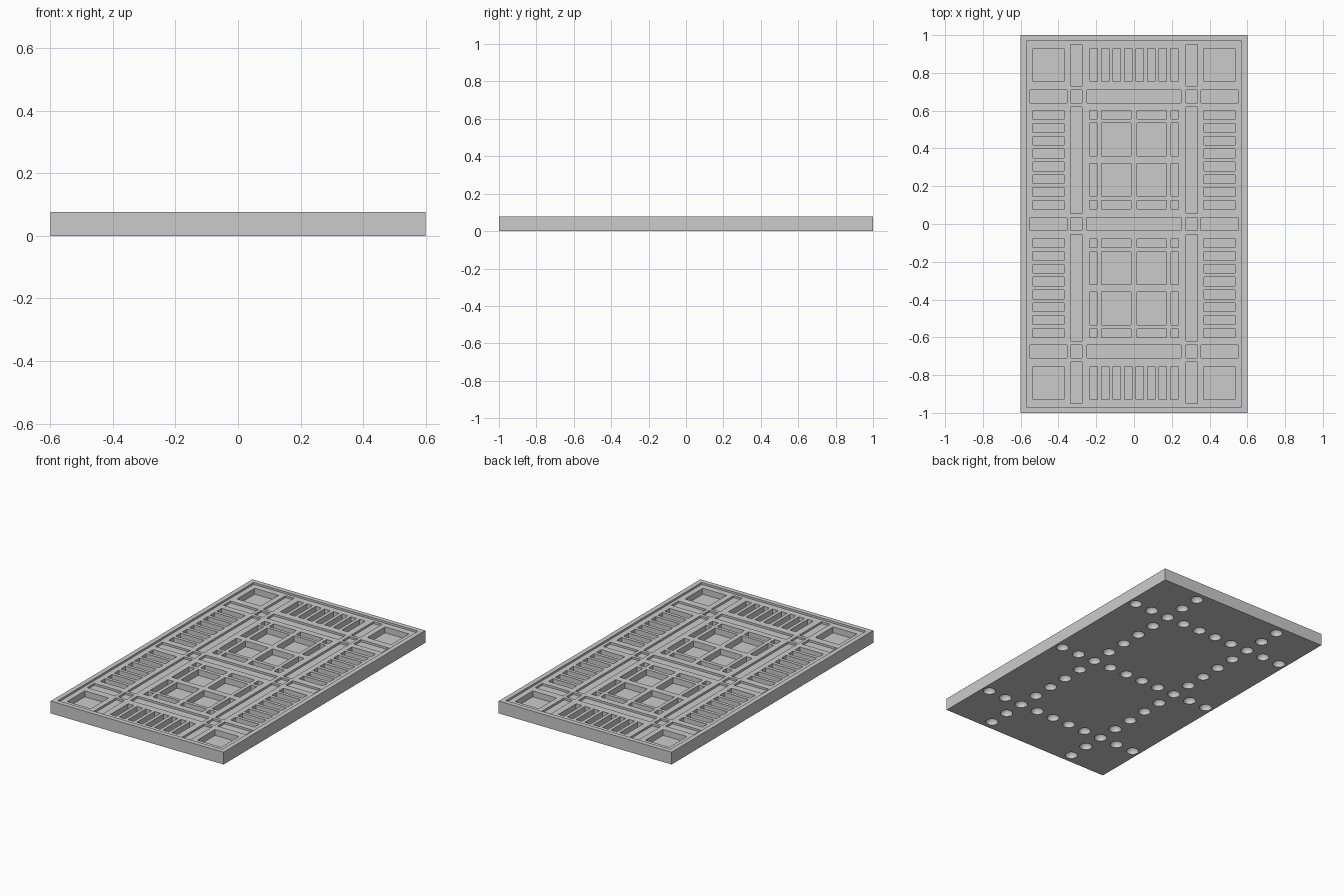
import bpy, bmesh
from mathutils import Matrix

cube = bpy.data.objects.get("Cube")
if cube:
    bpy.data.objects.remove(cube, do_unlink=True)

stone = bpy.data.materials.new("light_grey_stone")
stone.use_nodes = True
GREY = (0.6, 0.6, 0.6, 1)
stone.diffuse_color = GREY
stone.node_tree.nodes["Principled BSDF"].inputs["Base Color"].default_value = GREY

TOP, FIELD, CHANNEL, COFFER = 0.077, 0.065, 0.052, 0.028
ABOVE = 0.1


def add_box(bm, x, y, z):
    """Add a box from (low, high) spans."""
    size = [s[1] - s[0] for s in (x, y, z)]
    mid = [(s[0] + s[1]) / 2 for s in (x, y, z)]
    bmesh.ops.create_cube(bm, size=1, matrix=Matrix.Translation(mid) @ Matrix.Diagonal((*size, 1)))


def make_object(name, bm):
    mesh = bpy.data.meshes.new(name)
    bm.to_mesh(mesh)
    bm.free()
    mesh.materials.append(stone)
    obj = bpy.data.objects.new(name, mesh)
    bpy.context.collection.objects.link(obj)
    return obj


def carve(target, name, bm):
    """Subtract a cutter mesh from the target, then discard the cutter."""
    cutter = make_object(name, bm)
    cutter.hide_render = True
    mod = target.modifiers.new(name, 'BOOLEAN')
    mod.operation = 'DIFFERENCE'
    mod.solver = 'EXACT'
    mod.object = cutter
    bpy.context.view_layer.objects.active = target
    bpy.ops.object.modifier_apply(modifier=name)
    bpy.data.objects.remove(cutter, do_unlink=True)


def flip(span):
    return (-span[1], -span[0])


def both(*spans):
    """The spans together with their mirror images."""
    return list(spans) + [flip(s) for s in spans]


def slots(first, step, width, count):
    return [(first + i * step - width / 2, first + i * step + width / 2) for i in range(count)]


# Slab with a raised rim
bm = bmesh.new()
add_box(bm, (-0.6, 0.6), (-1, 1), (0, TOP))
panel = make_object("coffered_panel", bm)
bm = bmesh.new()
add_box(bm, (-0.57, 0.57), (-0.97, 0.97), (FIELD, ABOVE))
carve(panel, "rim_cutter", bm)

# Shallow channels: long strips, cross strips and their crossings
bm = bmesh.new()
strip = (0.275, 0.335)
rows = both((0.64, 0.71)) + [(-0.035, 0.035)]
for x in both(strip):
    for y in both((0.73, 0.95), (0.055, 0.62)) + rows:
        add_box(bm, x, y, (CHANNEL, ABOVE))
for y in rows:
    for x in both((0.355, 0.55)) + [(-0.25, 0.25)]:
        add_box(bm, x, y, (CHANNEL, ABOVE))
carve(panel, "channel_cutter", bm)

# Deep coffers: corner squares, end slots, side slots and the central groups
bm = bmesh.new()
outer_x, end_y = (0.37, 0.535), (0.755, 0.93)
centre_x = both((0.195, 0.235), (0.015, 0.172))
centre_y = both((0.555, 0.6), (0.36, 0.535), (0.148, 0.32), (0.08, 0.125))
pockets = [(x, y) for x in both(outer_x) for y in both(end_y)]
pockets += [(x, y) for x in slots(-0.2135, 0.061, 0.04, 8) for y in both(end_y)]
pockets += [(x, y) for x in both(outer_x) for y in both(*slots(0.101, 0.068, 0.047, 8))]
pockets += [(x, y) for x in centre_x for y in centre_y]
for x, y in pockets:
    add_box(bm, x, y, (COFFER, ABOVE))
carve(panel, "coffer_cutter", bm)

# Round dimples in the underside, following the channels
bm = bmesh.new()
spots = [(side * 0.305, k * 0.134) for side in (-1, 1) for k in range(-7, 8)]
spots += [(side * x, y) for side in (-1, 1) for x in (0.06, 0.182, 0.427, 0.55)
          for y in (-0.67, 0, 0.67)]
for x, y in spots:
    bmesh.ops.create_uvsphere(bm, u_segments=24, v_segments=12, radius=0.037,
                              matrix=Matrix.Translation((x, y, 0.001)))
carve(panel, "dimple_cutter", bm)

bpy.ops.object.select_all(action='DESELECT')
panel.select_set(True)
bpy.context.view_layer.objects.active = panel
bpy.ops.object.shade_smooth_by_angle()
